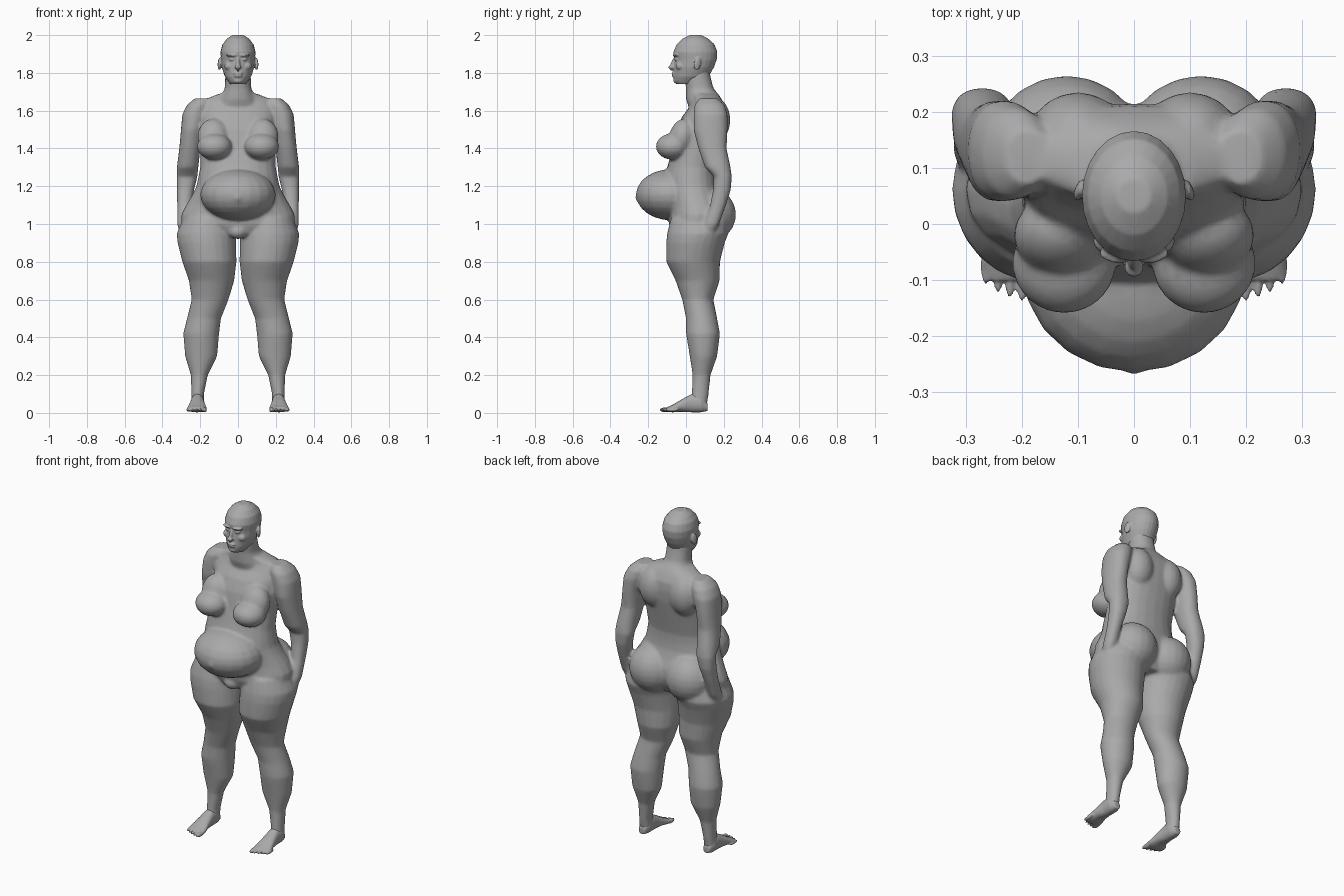
import bpy, bmesh, math
from mathutils import Matrix, Vector

cube = bpy.data.objects.get("Cube")
if cube:
    bpy.data.objects.remove(cube)

CM = 0.01  # all sizes below are in hundredths of a unit

clay = bpy.data.materials.new("grey_clay")
clay.use_nodes = True
GREY = (0.4, 0.4, 0.4, 1)
clay.diffuse_color = GREY
clay.node_tree.nodes["Principled BSDF"].inputs["Base Color"].default_value = GREY


def loft(bm, rings, axis="z", side=1, sides=24, power=0.9):
    """Skin oval rings (position, x min, x max, depth min, depth max)."""
    loops = []
    for t, a0, a1, b0, b1 in rings:
        loop = []
        for i in range(sides):
            ang = math.tau * i / sides
            c, s = math.cos(ang), math.sin(ang)
            c = math.copysign(abs(c) ** power, c)
            s = math.copysign(abs(s) ** power, s)
            a = (a0 + a1) / 2 + (a1 - a0) / 2 * c
            b = (b0 + b1) / 2 + (b1 - b0) / 2 * s
            co = (a * side, b, t) if axis == "z" else (a * side, t, b)
            loop.append(bm.verts.new(Vector(co) * CM))
        loops.append(loop)
    for low, high in zip(loops, loops[1:]):
        for i in range(sides):
            j = (i + 1) % sides
            bm.faces.new((low[i], low[j], high[j], high[i]))
    bm.faces.new(loops[0])
    bm.faces.new(loops[-1])


def centred(rings):
    return [(z, -w, w, front, back) for z, w, front, back in rings]


def ball(bm, centre, radii, tilt=0, turn=0):
    m = (Matrix.Translation(Vector(centre) * CM)
         @ Matrix.Rotation(math.radians(turn), 4, "Z")
         @ Matrix.Rotation(math.radians(tilt), 4, "X")
         @ Matrix.Diagonal((*(Vector(radii) * CM), 1)))
    bmesh.ops.create_uvsphere(bm, u_segments=20, v_segments=12, radius=1, matrix=m)


def pair(bm, centre, radii, tilt=0, turn=0):
    x, y, z = centre
    for s in (1, -1):
        ball(bm, (x * s, y, z), radii, tilt, turn * s)


def finish(bm, name, voxel, smooth, keep):
    """Fuse the overlapping volumes into one soft skin."""
    bmesh.ops.recalc_face_normals(bm, faces=bm.faces[:])
    mesh = bpy.data.meshes.new(name)
    bm.to_mesh(mesh)
    bm.free()
    mesh.materials.append(clay)
    ob = bpy.data.objects.new(name, mesh)
    bpy.context.scene.collection.objects.link(ob)
    fuse = ob.modifiers.new("fuse", "REMESH")
    fuse.mode = "VOXEL"
    fuse.voxel_size = voxel * CM
    fuse.use_smooth_shade = True
    soft = ob.modifiers.new("soften", "SMOOTH")
    soft.factor = 0.5
    soft.iterations = smooth
    thin = ob.modifiers.new("thin", "DECIMATE")
    thin.ratio = keep
    return ob


# Torso with neck
body = bmesh.new()
loft(body, centred([
    (94, 12, -7, 17), (100, 30, -9, 20), (105, 30, -9, 21.5), (110, 27.5, -9, 21),
    (115, 24.5, -10, 19), (120, 22, -11, 17.5), (125, 21, -11, 17), (130, 20, -10, 17),
    (140, 20, -7, 19), (150, 20, -5, 21), (157, 20, -2, 21.5), (162, 20, 2, 21),
    (166, 17.5, 4, 19), (169, 10, 2, 17)]))
loft(body, centred([
    (160, 12, 2, 20), (166, 9.5, 0, 19), (172, 7, 0, 14.5),
    (178, 6.8, -1, 13), (185, 6.5, 1, 12)]))

# Belly, chest, shoulder blades and seat
ball(body, (0, -8, 115.5), (20, 18.5, 13.5))
pair(body, (12.5, -7, 141), (9.3, 9, 7), turn=8)
pair(body, (13, -2, 146), (8.5, 7, 10), tilt=-15)
pair(body, (10, 15, 155), (9, 8.5, 12))
pair(body, (12, 13, 105), (14, 13.5, 14))
ball(body, (0, -5, 96), (5, 4.5, 4))

# Arms and legs
ARM = [(z, x - w, x + w, y - d, y + d) for z, x, y, w, d in [
    (166.5, 19, 12, 4, 5), (163, 21, 12.5, 6, 8), (158, 23, 13, 6.5, 9),
    (150, 24.5, 13, 5.7, 9), (140, 25.5, 14, 5.6, 7.5), (130, 26.7, 16.8, 5.7, 6.8),
    (125, 27, 19.5, 5.5, 4.8), (118, 27.8, 19, 4.6, 4.7), (110, 28.5, 17, 3.7, 4.2),
    (100, 28.7, 13.5, 3.5, 4), (94, 28, 11, 2.7, 3.2), (88, 27, 9.5, 1.5, 2)]]
LEG = [
    (103, 4, 29, -8, 21), (95, 1, 32.5, -10, 22.5), (90, 1, 32, -10.5, 20.5),
    (80, 0.8, 29.5, -10.5, 18), (70, 2, 26, -5.5, 17.8), (60, 5, 24.5, -2, 14.5),
    (50, 9, 27, 0, 16.5), (42, 10, 29, 0, 18), (30, 11, 28, 2, 16.5),
    (20, 16, 25, 3.5, 13), (10, 18, 24.7, 3, 12), (3, 18, 25, 2, 11)]
for s in (1, -1):
    loft(body, ARM, side=s)
    loft(body, LEG, side=s, power=1)

# Navel rim
ball(body, (0, -26, 114), (1.6, 1, 1.6))
finish(body, "body", 0.9, 5, 0.35)

# Skull and jaw
head = bmesh.new()
loft(head, centred([
    (174, 4, -5, 5), (175.5, 5.2, -6.4, 9), (178, 7, -6.7, 12), (183, 8.6, -6.4, 14.8),
    (187, 9, -6, 16.3), (191, 9.3, -6.7, 16.6), (195, 8.3, -5, 15.2),
    (198, 6, -2, 12), (200, 3, 2, 8)]), power=1)

# Face and ears
ball(head, (0, -6.6, 184.8), (1.1, 1.5, 4), tilt=-18)
ball(head, (0, -7.6, 183), (1.8, 1.9, 1.1))
ball(head, (0, -6.6, 179.7), (2.6, 1.1, 0.6))
ball(head, (0, -6.5, 178.4), (2.2, 1.1, 0.7))
ball(head, (0, -5, 175.8), (2.4, 1.7, 1.4))
pair(head, (3.4, -5.5, 189.3), (3, 1.5, 0.7), turn=12)
pair(head, (3.3, -5.2, 187.2), (1.5, 1, 0.8), turn=15)
pair(head, (5, -3.5, 183.5), (2.4, 1.8, 2), turn=30)
pair(head, (9.7, 6, 184.8), (0.9, 2, 3.4), tilt=-10, turn=20)
finish(head, "head", 0.45, 3, 0.4)

# Feet with toes
FOOT = [
    (11.5, 19.5, 23.5, 1, 5), (8, 18, 25, 0.3, 10), (3, 18, 25, 0.3, 10),
    (-3, 17.3, 26, 0.6, 6.8), (-7, 16.5, 27, 0.3, 4.3), (-10, 16.5, 26.5, 0.5, 3)]
for side, name in ((1, "left_foot"), (-1, "right_foot")):
    foot = bmesh.new()
    loft(foot, FOOT, axis="y", side=side)
    for i in range(5):
        girth = 1.3 if i == 0 else 0.9
        ball(foot, (side * (17.8 + 2.15 * i), -10.6 + 0.2 * i * i, 1.6), (girth, 3.4, girth))
    finish(foot, name, 0.4, 2, 0.4)
